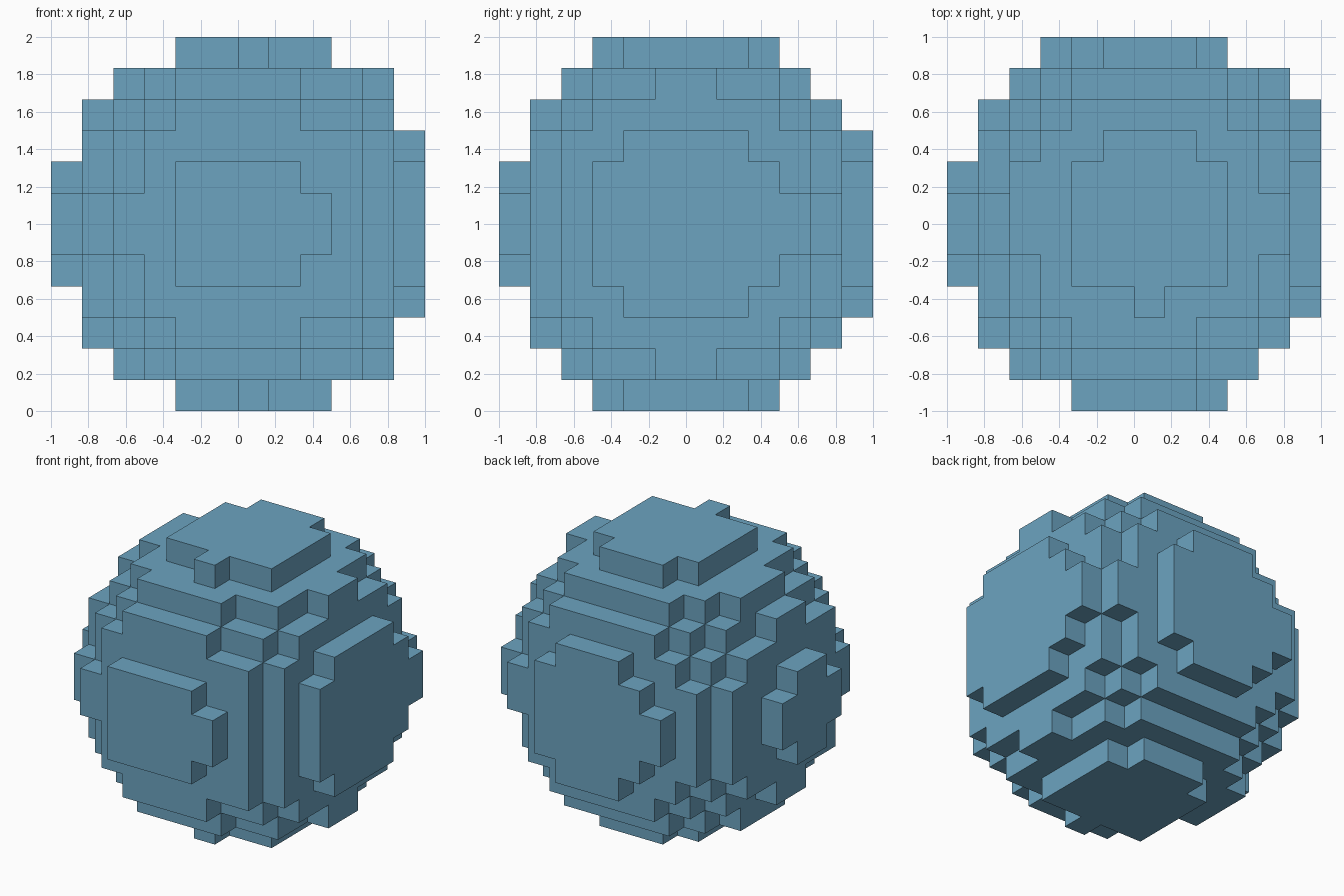
import bpy, bmesh
from itertools import product
from mathutils import Vector

cube = bpy.data.objects.get("Cube")
if cube:
    bpy.data.objects.remove(cube, do_unlink=True)

# Block grid: cells per side, cell size, and the slightly off-centre ball (in cells)
N = 12
CELL = 2 / N
CENTRE = Vector((0.38, 0.15, 0.0))
RADIUS_SQ = 37.84


def filled(cell):
    """True where the middle of a grid cell lies within the ball."""
    middle = Vector([c - N / 2 + 0.5 for c in cell])
    return (middle - CENTRE).length_squared <= RADIUS_SQ


def face_corners(cell, axis, side):
    """Corners of one cell face, wound to point outwards."""
    u, v = (axis + 1) % 3, (axis + 2) % 3
    loop = [(0, 0), (1, 0), (1, 1), (0, 1)]
    if side < 0:
        loop.reverse()
    for du, dv in loop:
        corner = list(cell)
        corner[axis] += side > 0
        corner[u] += du
        corner[v] += dv
        yield tuple(corner)


# Outer skin: one square wherever a filled cell meets an empty one
solid = {cell for cell in product(range(N), repeat=3) if filled(cell)}
bm = bmesh.new()
verts = {}
for cell in sorted(solid):
    for axis, side in product(range(3), (-1, 1)):
        neighbour = list(cell)
        neighbour[axis] += side
        if tuple(neighbour) in solid:
            continue
        ring = []
        for x, y, z in face_corners(cell, axis, side):
            if (x, y, z) not in verts:
                verts[x, y, z] = bm.verts.new((x * CELL - 1, y * CELL - 1, z * CELL))
            ring.append(verts[x, y, z])
        bm.faces.new(ring)

mesh = bpy.data.meshes.new("block_sphere")
bm.to_mesh(mesh)
bm.free()
sphere = bpy.data.objects.new("block_sphere", mesh)
bpy.context.collection.objects.link(sphere)

# Single flat blue
blue = bpy.data.materials.new("soft_blue")
blue.use_nodes = True
colour = (0.15, 0.37, 0.53, 1)
blue.diffuse_color = colour
blue.node_tree.nodes["Principled BSDF"].inputs["Base Color"].default_value = colour
mesh.materials.append(blue)
